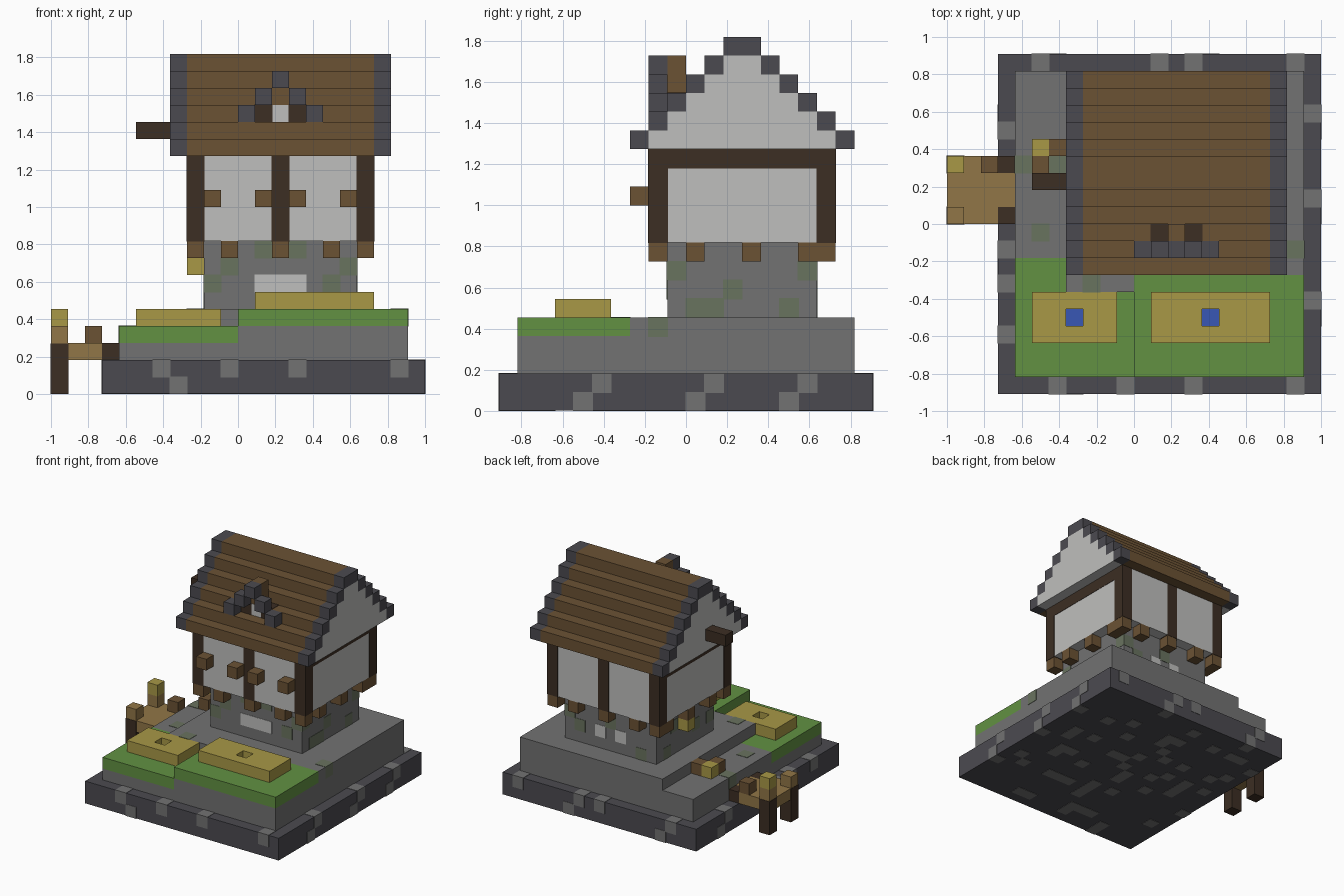
import bpy
import bmesh
import random

U = 1 / 11      # size of one block
SKIN = 0.03     # how far inlaid blocks stand proud, in blocks
random.seed(4)

old = bpy.data.objects.get("Cube")
if old:
    bpy.data.objects.remove(old, do_unlink=True)


def material(name, hex_code):
    rgb = [int(hex_code[i:i + 2], 16) / 255 for i in (0, 2, 4)]
    linear = [c / 12.92 if c < 0.04045 else ((c + 0.055) / 1.055) ** 2.4 for c in rgb]
    mat = bpy.data.materials.new(name)
    mat.use_nodes = True
    mat.diffuse_color = (*linear, 1)
    mat.node_tree.nodes["Principled BSDF"].inputs["Base Color"].default_value = (*linear, 1)
    return mat


roof_wood = material("roof wood", "6b5234")
dark_wood = material("dark wood", "3c2e23")
plaster = material("pale plaster", "bfbfbd")
stone = material("stone", "727272")
dark_stone = material("dark stone", "4b4a50")
grass = material("grass green", "629142")
straw = material("straw yellow", "a89846")
plank = material("tan plank", "917647")
water = material("water blue", "3857b5")
moss = material("mossy stone", "69735f")


def blocks(name, mat, boxes, grow=0.0):
    """Join boxes given as x, y, z ranges in block units into one object."""
    bm = bmesh.new()
    for ranges in boxes:
        corners = []
        for x in (ranges[0][0] - grow, ranges[0][1] + grow):
            for y in (ranges[1][0] - grow, ranges[1][1] + grow):
                for z in (max(0, ranges[2][0] - grow), ranges[2][1] + grow):
                    corners.append(bm.verts.new((x * U, y * U, z * U)))
        for quad in ("0132", "4675", "0451", "2376", "0264", "1573"):
            bm.faces.new([corners[int(c)] for c in quad])
    bmesh.ops.recalc_face_normals(bm, faces=bm.faces)
    mesh = bpy.data.meshes.new(name)
    bm.to_mesh(mesh)
    bm.free()
    mesh.materials.append(mat)
    obj = bpy.data.objects.new(name, mesh)
    bpy.context.collection.objects.link(obj)
    return obj


def cell(x, y, z):
    return ((x, x + 1), (y, y + 1), (z, z + 1))


def cells(name, mat, points, grow=0.0):
    return blocks(name, mat, [cell(*p) for p in points], grow)


# Foundation slab with lighter stones set into it
blocks("foundation", dark_stone, [((-8, 11), (-10, 10), (SKIN, 2))])
light = [(x, -10, 1) for x in (-5, -1, 3, 9)] + [(-4, -10, 0)]
light += [(10, y, 1) for y in (-5, 1, 6)] + [(10, y, 0) for y in (-6, 0, 5)]
light += [(x, 9, 1) for x in (-6, 1, 3, 9)] + [(x, 9, 0) for x in (-5, 4)]
light += [(-8, y, 1) for y in (-7, -4, -2, 5)] + [(-8, y, 0) for y in (-3, 6)]
inner = [(x, y, 0) for x in range(-7, 10) for y in range(-9, 9)]
cells("foundation_stones", stone, light + random.sample(inner, 52), SKIN)

# Stepped terrace and lawns
blocks("terrace", stone, [
    ((-7, 10), (-9, 9), (2, 3)),
    ((0, 10), (-9, 9), (3, 4)),
    ((-4, 0), (-4, 9), (3, 5)),
    ((-7, -4), (-2, 9), (3, 4)),
    ((0, 10), (-3, 9), (4, 5)),
])
blocks("lower_lawn", grass, [((-7, 0), (-9, -4), (3, 4)), ((-7, -4), (-4, -2), (3, 4))])
blocks("upper_lawn", grass, [((0, 10), (-9, -3), (4, 5))])


# Straw beds, each around a small sunken pool
def straw_bed(name, x0, x1, pool_x, z):
    blocks(name, straw, [
        ((x0, pool_x), (-7, -4), (z, z + 1)),
        ((pool_x + 1, x1), (-7, -4), (z, z + 1)),
        ((pool_x, pool_x + 1), (-7, -6), (z, z + 1)),
        ((pool_x, pool_x + 1), (-5, -4), (z, z + 1)),
    ])
    blocks(name + "_pool", water, [((pool_x, pool_x + 1), (-6, -5), (z, z + SKIN))])


straw_bed("lower_straw_bed", -6, -1, -4, 4)
straw_bed("upper_straw_bed", 1, 8, 4, 5)

# Stone ground floor
blocks("ground_floor", stone, [((-2, 7), (-1, 7), (5, 9))])
blocks("front_window", plaster, [((1, 4), (-1, 0), (6, 7))], SKIN)
cells("back_windows", plaster, [(1, 6, 6), (3, 6, 6)], SKIN)
cells("moss_patches", moss, [
    (-2, -1, 6), (-1, -1, 7), (1, -1, 8), (3, -1, 8), (6, -1, 7), (5, -1, 6),
    (6, 0, 5), (6, 1, 5), (6, 2, 6), (6, 5, 5), (6, 6, 7),
    (-2, 1, 6), (-2, 4, 7), (-2, 5, 5), (-1, 6, 5), (2, 6, 7), (5, 6, 6),
    (-6, -1, 3), (-7, 3, 3), (-5, 3, 3), (-3, -4, 4), (9, -2, 4),
], SKIN)

# Joist ends under the jettied floor
joists = [(x, y, 8) for x in (-3, -1, 2, 5, 7) for y in (-2, 7)]
joists += [(x, y, 8) for x in (-3, 7) for y in (0, 3, 6)]
cells("joist_ends", roof_wood, joists)
cells("hanging_lantern", straw, [(-3, 3, 7)])

# Timber framed upper floor
blocks("upper_walls", plaster, [((-3, 8), (-2, 8), (9, 14))])
blocks("wall_posts", dark_wood,
       [((x, x + 1), (y, y + 1), (9, 14 - SKIN)) for x in (-3, 2, 7) for y in (-2, 7)], SKIN)
blocks("side_beams", dark_wood,
       [((x, x + 1), (-1, 7), (13, 14 - SKIN)) for x in (-3, 7)], SKIN)
cells("shutters", roof_wood, [(x, -3, 11) for x in (-2, 1, 3, 6)])

# Stepped roof, one course per step, with stone verges and plaster gables
courses, verges, gables = [], [], []
for step in range(6):
    front, back, z = step - 3, 9 - step, 14 + step
    courses.append(((-3, 8), (front, back), (z, z + 1)))
    for x in (-4, 8):
        verges += [cell(x, front, z), cell(x, back - 1, z)]
        if step < 5:
            gables.append(((x, x + 1), (front + 1, back - 1), (z, z + 1)))
blocks("roof_courses", roof_wood, courses)
blocks("roof_verges", dark_stone, verges)
blocks("gables", plaster, gables)
blocks("hoist_beam", dark_wood, [((-6, -4), (2, 3), (15, 16))])

# Small dormer on the front slope
cells("dormer_verge", dark_stone, [(x, -2, 18 - abs(x - 2)) for x in range(5)])
cells("dormer_ridge", roof_wood, [(2, -1, 17), (2, -1, 18)])
cells("dormer_posts", dark_wood, [(1, -1, 16), (3, -1, 16)], SKIN)
blocks("dormer_panel", plaster, [((2, 3), (-1, 0), (16, 17 - SKIN))], SKIN)

# Jetty with posts, bollards and lantern
blocks("jetty_deck", plank, [((-11, -8), (0, 4), (2, 3)), ((-8, -7), (1, 3), (2, 3))])
blocks("jetty_posts", dark_wood, [((-11, -10), (y, y + 1), (0, 3 - SKIN * 2)) for y in (0, 3)], SKIN)
cells("jetty_shore_blocks", dark_wood, [(-8, 0, 2), (-8, 3, 2)])
cells("jetty_rails", plank, [(-11, 0, 3), (-11, 3, 3)])
cells("jetty_bollard", roof_wood, [(-9, 3, 3)])
cells("jetty_lantern", straw, [(-11, 3, 4)])

# Lantern and crates on the lower terrace
cells("terrace_lantern", straw, [(-6, 4, 4)])
cells("terrace_crates", roof_wood, [(-5, 4, 4), (-6, 3, 4)])
